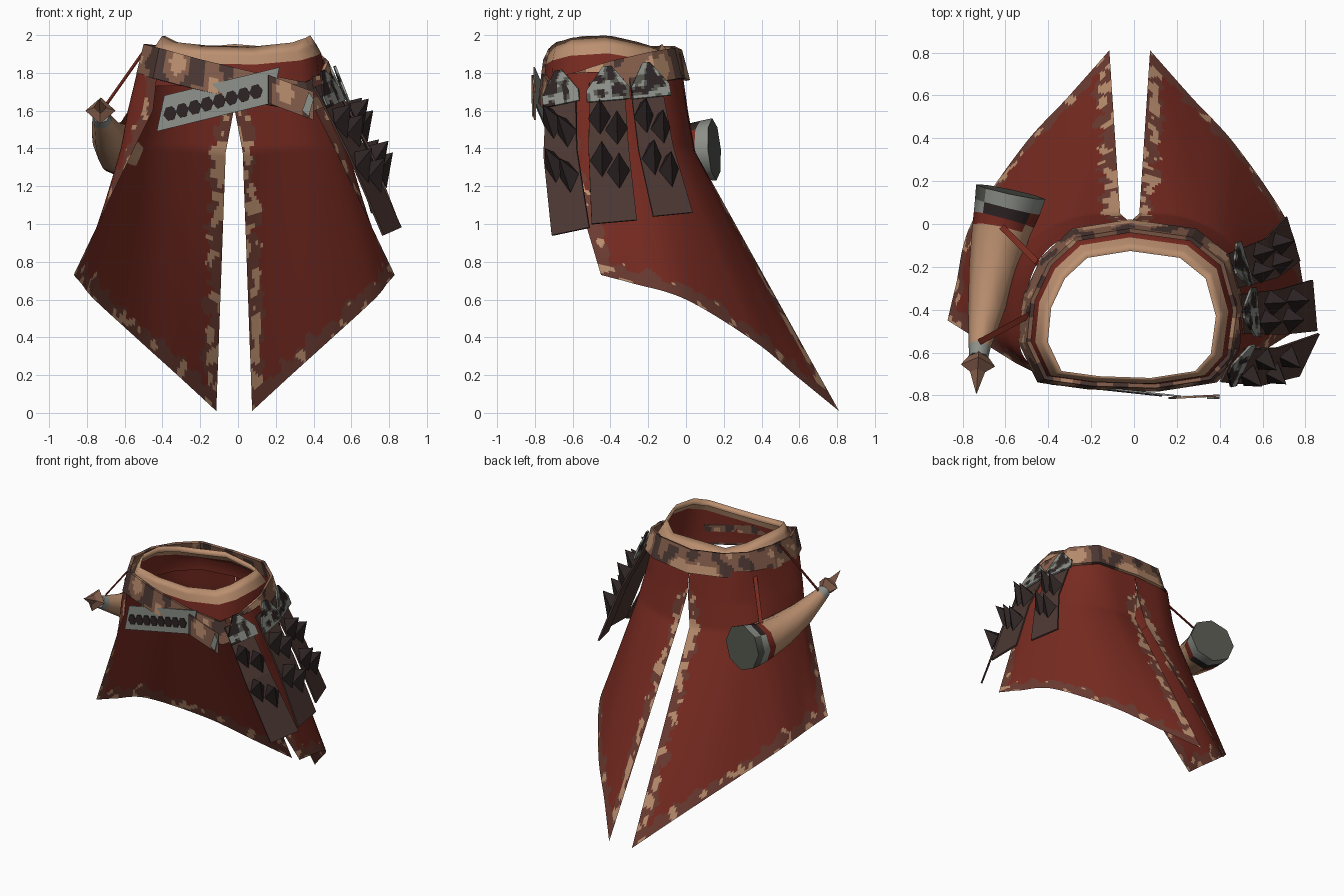
import bpy, bmesh, math
from mathutils import Vector, noise

if "Cube" in bpy.data.objects:
    bpy.data.objects.remove(bpy.data.objects["Cube"])

PALETTE = {
    "red_cloth": (120, 43, 33), "worn_hem": (108, 60, 50), "tan_leather": (188, 144, 112),
    "brown_leather": (134, 95, 76), "dark_leather": (76, 56, 51), "black_leather": (46, 36, 36),
    "grey_metal": (142, 145, 138), "dark_metal": (84, 86, 78),
}
NAMES = list(PALETTE)
MATS = []
for name, rgb in PALETTE.items():
    m = bpy.data.materials.new(name)
    m.use_nodes = True
    col = [((c / 255 + 0.055) / 1.055) ** 2.4 for c in rgb] + [1]
    m.diffuse_color = col
    bsdf = m.node_tree.nodes["Principled BSDF"]
    bsdf.inputs["Base Color"].default_value = col
    bsdf.inputs["Roughness"].default_value = 0.9
    MATS.append(m)


def finish(name, bm, rule, smooth=False):
    """Turn a bmesh into an object; rule gives a colour name for each face."""
    bmesh.ops.remove_doubles(bm, verts=bm.verts, dist=0.0005)
    bmesh.ops.recalc_face_normals(bm, faces=bm.faces)
    me = bpy.data.meshes.new(name)
    for m in MATS:
        me.materials.append(m)
    for f in bm.faces:
        key = rule(f.calc_center_median()) if callable(rule) else rule
        f.material_index = NAMES.index(key)
        f.smooth = smooth and len(f.verts) < 5
    bm.to_mesh(me)
    bm.free()
    ob = bpy.data.objects.new(name, me)
    bpy.context.collection.objects.link(ob)
    return ob


def sheet(name, rows, rule, closed=False, smooth=False, caps=False):
    """Skin a list of point rows with quads."""
    bm = bmesh.new()
    vs = [[bm.verts.new(p) for p in r] for r in rows]
    n = len(rows[0])
    for a, b in zip(vs, vs[1:]):
        for i in range(n if closed else n - 1):
            j = (i + 1) % n
            bm.faces.new((a[i], a[j], b[j], b[i]))
    if caps:
        bm.faces.new(vs[0])
        bm.faces.new(vs[-1])
    return finish(name, bm, rule, smooth)


def sample(pts, t, curved=False):
    """Point at fraction t along evenly weighted points, straight or as a spline."""
    s = min(max(t, 0), 1) * (len(pts) - 1)
    i = min(int(s), len(pts) - 2)
    f = s - i
    a, b = Vector(pts[i]), Vector(pts[i + 1])
    if not curved:
        return a.lerp(b, f)
    ta = (b - Vector(pts[i - 1])) / 2 if i else b - a
    tb = (Vector(pts[i + 2]) - a) / 2 if i + 2 < len(pts) else b - a
    g = 1 - f
    return a * (1 + 2 * f) * g * g + ta * f * g * g + b * f * f * (3 - 2 * f) - tb * f * f * g


def thicken(ob, amount):
    mod = ob.modifiers.new("thickness", "SOLIDIFY")
    mod.thickness = amount
    mod.offset = 0


# Belt line around the waist, tilted down toward the front left
BELT = [Vector(p) for p in [
    (-.02, -.02, 1.84), (.27, -.06, 1.85), (.42, -.18, 1.83), (.48, -.4, 1.78), (.45, -.62, 1.71),
    (.36, -.72, 1.67), (.1, -.76, 1.72), (-.2, -.75, 1.79), (-.42, -.72, 1.85), (-.5, -.55, 1.87),
    (-.48, -.35, 1.87), (-.4, -.18, 1.86), (-.27, -.06, 1.86)]]
CENTRE = Vector((-.01, -.55, 0))


def around(p, scale, z):
    q = CENTRE + (p - CENTRE) * scale
    return Vector((q.x, q.y, z))


def rim(p):
    """Upper edge of the waistband: highest at the sides, lowest at the front."""
    k = min(1, abs(p.x) / .4)
    return 1.935 + k * (.065 - .5 * (p.y + .45) ** 2) + (.02 * (1 - k) if p.y > -.3 else 0)


def ring(scale, height):
    return [around(p, scale, height(p)) for p in BELT]


# Waistband and the cloth under the belt
sheet("waistband", [ring(.82, lambda p: rim(p) - .05), ring(.80, rim), ring(.87, lambda p: rim(p) - .05),
                    ring(.92, lambda p: rim(p) - .095)], "tan_leather", closed=True, smooth=True)
sheet("waist_cloth", [ring(.92, lambda p: rim(p) - .095), ring(.97, lambda p: min(p.z, 1.82)),
                      ring(.98, lambda p: min(p.z - .06, 1.73))], "red_cloth", closed=True, smooth=True)


# Patchwork leather belt
def belt_colour(c):
    v = noise.noise(Vector((c.x * 10, c.y * 10, c.z * 7)))
    return "tan_leather" if v > .2 else "dark_leather" if v < -.2 else "brown_leather"


loop = [sample(BELT + BELT[:1], i / 156) for i in range(156)]
heights = [.16 * (k / 8 - .5) for k in range(9)]
thicken(sheet("belt", [[around(p, 1.02 - h * .5, p.z + h) for p in loop] for h in heights],
              belt_colour, closed=True), .02)

# Split skirt: four rings of the left half, from the front edge to the back slit
SKIRT = [
    [(.41, -.71, 1.78), (.51, -.58, 1.8), (.49, -.35, 1.81), (.41, -.15, 1.82), (.26, -.05, 1.82), (0, -.02, 1.81)],
    [(.43, -.7, 1.6), (.56, -.55, 1.6), (.52, -.28, 1.6), (.42, -.11, 1.6), (.25, -.01, 1.6), (.003, .01, 1.6)],
    [(.53, -.65, 1.4), (.6, -.5, 1.4), (.55, -.22, 1.4), (.44, -.06, 1.4), (.25, .03, 1.4), (.045, .05, 1.38)],
    [(.85, -.45, .73), (.81, -.28, .685), (.74, 0, .6), (.5, .36, .38), (.29, .59, .19), (.095, .81, .01)],
]
# Rings are unevenly spaced, so each span gets rows to suit its height
SPANS = [8, 8, 56]
N = 80
for side, label in ((1, "left"), (-1, "right")):
    columns = [[sample(r, j / N, True) for j in range(N + 1)] for r in SKIRT]
    rows = []
    for (upper, lower), count in zip(zip(columns, columns[1:]), SPANS):
        for i in range(1 if rows else 0, count + 1):
            pts = [a.lerp(b, i / count) for a, b in zip(upper, lower)]
            rows.append([Vector((side * p.x - .02, p.y, p.z)) for p in pts])
    slit = [r[-1] for r in rows[::2] if r[-1].z < 1.6]
    edge = slit + rows[-1] + [r[0] for r in rows[::2]]

    def skirt_colour(c, edge=edge, slit=slit):
        d = min((c - e).length for e in edge)
        if d > .075 + .06 * noise.noise(c * 13):
            return "red_cloth"
        near_slit = min((c - e).length for e in slit) < .07
        patch = noise.noise(c * 15 + Vector((5, 2, 9)))
        return "tan_leather" if patch > (.05 if near_slit else .28) else "worn_hem"

    sheet(label + "_skirt", rows, skirt_colour, smooth=True)


# Front sash with a row of dark spots; its end crosses over the belt
def flat(name, pts, colour, thick=.008):
    bm = bmesh.new()
    bm.faces.new([bm.verts.new(p) for p in pts])
    thicken(finish(name, bm, colour), thick)


flat("sash", [(-.43, -.735, 1.49), (.18, -.80, 1.64), (.22, -.804, 1.83), (-.39, -.739, 1.68)], "grey_metal")
for i in range(8):
    x, z = -.36 + i * .065, 1.585 + i * .0165
    y = -.742 - .107 * (x + .43)
    outline = ((-.035, -.01), (-.01, -.04), (.022, -.03), (.035, .01), (.01, .04), (-.022, .03))
    flat(f"sash_spot_{i}", [(x + u, y - .107 * u, z + v) for u, v in outline], "black_leather", .006)

# Belt tail with its metal tip
tail = [Vector((.16 + .02 * i, -.812 + .001 * i, 1.715 - .0075 * i)) for i in range(13)]
thicken(sheet("belt_tail", [[p + Vector((0, 0, h)) for p in tail] for h in (-.075, -.04, 0, .04, .075)],
              belt_colour), .01)
flat("tail_tip", [(.34, -.812, 1.6), (.375, -.812, 1.57), (.4, -.812, 1.66), (.375, -.812, 1.7)], "grey_metal")


def mount_colour(c):
    v = noise.noise(c * 19)
    return "grey_metal" if v > .05 else "dark_metal" if v > -.12 else "black_leather"


# Hanging straps with spiked scales and metal mounts: path points, then half width
STRAPS = [
    ((.44, -.66, 1.74), (.63, -.665, 1.38), (.815, -.61, .96), (.045, .095, .02)),
    ((.5, -.42, 1.76), (.69, -.41, 1.4), (.84, -.38, 1.01), (-.01, .115, .01)),
    ((.46, -.22, 1.78), (.64, -.16, 1.4), (.74, -.07, 1.05), (-.03, .10, .01)),
]
for k, (top, mid, low, half) in enumerate(STRAPS):
    half = Vector(half)
    path = [Vector(top), Vector(mid), Vector(low)]
    rows = [[sample(path, t / 6) + half * s * (.8 + .04 * t) for s in (-1, 0, 1)] for t in range(7)]
    thicken(sheet(f"strap_{k}", rows, "dark_leather"), .012)
    down = (path[2] - path[0]).normalized()
    out = down.cross(half).normalized()
    out *= math.copysign(1, out.x)
    bm = bmesh.new()
    for t in (.32, .62):
        for s in (-.38, .38):
            c = sample(path, t) + half * s + out * .008 + down * (.1 * s)
            base = [bm.verts.new(p) for p in (c - down * .08, c + half * .52, c + down * .1, c - half * .52)]
            tip = bm.verts.new(c + out * .11 - down * .06)
            for a in range(4):
                bm.faces.new((base[a], base[(a + 1) % 4], tip))
    finish(f"scales_{k}", bm, "black_leather")

    # Mount hugs the top of the strap and ends in a point above the belt
    mount = []
    for i in range(13):
        w = .2 + .8 * min(1, i / 8)
        c = path[0] + out * (.035 - .0012 * i) + Vector((-.02, 0, .06)) + down * (.016 * i)
        mount.append([c + half * w * (j / 6 - 1) for j in range(13)])
    thicken(sheet(f"mount_{k}", mount, mount_colour), .012)

# Drinking horn: centre line with radii, wide end toward the back
HORN = [(-.575, .15, 1.395, .165), (-.59, .08, 1.39, .156), (-.607, .02, 1.39, .145), (-.62, -.03, 1.395, .137),
        (-.655, -.2, 1.42, .115), (-.69, -.4, 1.475, .085), (-.72, -.57, 1.55, .052), (-.725, -.62, 1.575, .045)]


def tube(name, stations, sides, rule, smooth=False):
    rows = []
    pts = [Vector(s[:3]) for s in stations]
    for i, s in enumerate(stations):
        d = (pts[min(i + 1, len(pts) - 1)] - pts[max(i - 1, 0)]).normalized()
        u = d.cross(Vector((0, 0, 1))).normalized()
        v = u.cross(d)
        rows.append([pts[i] + (u * math.cos(a) + v * math.sin(a)) * s[3]
                     for a in (math.tau * k / sides for k in range(sides))])
    sheet(name, rows, rule, closed=True, caps=True, smooth=smooth)


def horn_colour(c):
    if c.y > .14:
        return "dark_metal"
    for limit, colour in ((.075, "grey_metal"), (.035, "black_leather"), (-.015, "red_cloth"), (-.56, "tan_leather")):
        if c.y > limit:
            return colour
    return "grey_metal"


tube("horn", HORN, 8, horn_colour, smooth=True)
tube("horn_spike", [(-.725, -.61, 1.57, .04), (-.728, -.66, 1.6, .08), (-.73, -.69, 1.615, .035),
                    (-.735, -.79, 1.66, .002)], 4, "brown_leather")

# Flat cords from belt to horn
for k, (a, b) in enumerate((((-.41, -.22, 1.84), (-.62, -.01, 1.52)), ((-.48, -.42, 1.94), (-.72, -.55, 1.6)))):
    a, b = Vector(a), Vector(b)
    across = (b - a).cross(Vector((0, 0, 1))).normalized() * .014
    thicken(sheet(f"horn_cord_{k}", [[a - across, a + across], [b - across, b + across]], "red_cloth"), .006)
